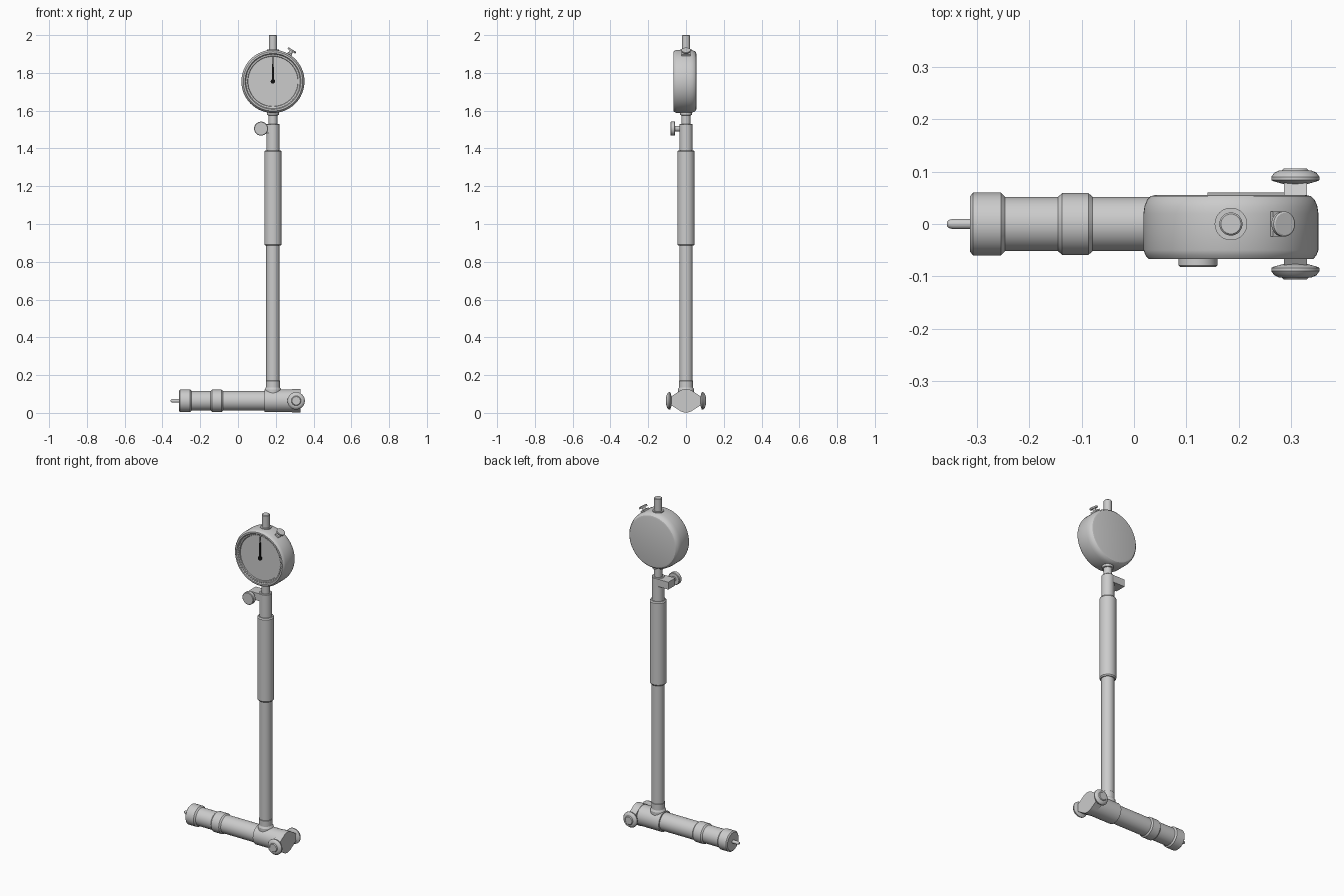
import bpy, bmesh, math
from mathutils import Vector, Matrix

cube = bpy.data.objects.get("Cube")
if cube:
    bpy.data.objects.remove(cube, do_unlink=True)


def material(name, rgb):
    m = bpy.data.materials.new(name)
    m.use_nodes = True
    m.diffuse_color = (*rgb, 1)
    m.node_tree.nodes["Principled BSDF"].inputs["Base Color"].default_value = (*rgb, 1)
    return m


STEEL = material("grey steel", (0.6, 0.6, 0.6))
BLACK = material("black", (0.005, 0.005, 0.005))


def finish(name, bm, mat, smooth=True):
    bmesh.ops.recalc_face_normals(bm, faces=bm.faces[:])
    mesh = bpy.data.meshes.new(name)
    bm.to_mesh(mesh)
    bm.free()
    mesh.materials.append(mat)
    ob = bpy.data.objects.new(name, mesh)
    bpy.context.collection.objects.link(ob)
    if smooth:
        bpy.ops.object.select_all(action="DESELECT")
        ob.select_set(True)
        bpy.context.view_layer.objects.active = ob
        bpy.ops.object.shade_smooth_by_angle(angle=math.radians(30))
    return ob


def lathe(name, profile, origin, axis, mat=STEEL, n=48):
    """Turn (distance along axis, radius) points around an axis."""
    bm = bmesh.new()
    turn = Vector((0, 0, 1)).rotation_difference(Vector(axis)).to_matrix()
    rings = []
    for t, r in profile:
        rings.append([bm.verts.new(Vector(origin) + turn @ Vector(
            (r * math.cos(math.tau * i / n), r * math.sin(math.tau * i / n), t)))
            for i in range(n)])
    for a, b in zip(rings, rings[1:]):
        for i in range(n):
            j = (i + 1) % n
            bm.faces.new((a[i], a[j], b[j], b[i]))
    bm.faces.new(rings[0])
    bm.faces.new(rings[-1])
    return finish(name, bm, mat)


def box(name, centre, size, rot=0.0, mat=STEEL):
    bm = bmesh.new()
    bmesh.ops.create_cube(bm, size=1, matrix=Matrix.Translation(centre)
                          @ Matrix.Rotation(rot, 4, "Y") @ Matrix.Diagonal((*size, 1)))
    return finish(name, bm, mat, False)


def prism(name, points, place, mat=STEEL):
    """Extrude an outline; place(u, v, side) gives each corner."""
    bm = bmesh.new()
    a, b = ([bm.verts.new(place(u, v, s)) for u, v in points] for s in (0, 1))
    bm.faces.new(a)
    bm.faces.new(b)
    for i in range(len(a)):
        j = (i + 1) % len(a)
        bm.faces.new((a[i], a[j], b[j], b[i]))
    return finish(name, bm, mat)


CX = 0.185           # column axis
AXIS_Z = 0.064       # height of the measuring head axis
DIAL_Z = 1.755
UP, FRONT, BACK, RIGHT = (0, 0, 1), (0, -1, 0), (0, 1, 0), (1, 0, 0)
foot, head, dial = (CX, 0, 0), (0, 0, AXIS_Z), (CX, 0, DIAL_Z)

# Measuring head: tube, collars, probe tip
lathe("head_tube", [(-0.26, 0.052), (0.16, 0.052)], head, RIGHT)
lathe("head_end_cap", [(-0.313, 0.053), (-0.307, 0.06), (-0.254, 0.06), (-0.246, 0.052)], head, RIGHT)
lathe("head_collar", [(-0.145, 0.052), (-0.137, 0.059), (-0.087, 0.059), (-0.079, 0.052)], head, RIGHT)
lathe("probe_tip", [(-0.357, 0.004), (-0.353, 0.008), (-0.345, 0.01), (-0.3, 0.01)], head, RIGHT, n=24)
lathe("head_socket", [(0.14, 0.06), (0.3, 0.06)], head, RIGHT)

# Lens-shaped end block that carries the two guide wheels
arc = [math.radians(a) for a in range(52, 129, 4)]
upper = [(0.062 * math.cos(a), 0.062 * math.sin(a)) for a in arc]
outline = ([(0.08, 0.022)] + upper + [(-0.08, 0.022), (-0.08, -0.022)]
           + [(-y, -z) for y, z in upper] + [(0.08, -0.022)])
prism("wheel_block", outline, lambda y, z, s: (0.286 + 0.044 * s, y, AXIS_Z + z))
for side, axis in (("front", FRONT), ("back", BACK)):
    lathe(side + "_guide_wheel",
          [(0.076, 0.022), (0.082, 0.043), (0.084, 0.046), (0.09, 0.046), (0.098, 0.04),
           (0.102, 0.031), (0.102, 0.026), (0.106, 0.022), (0.106, 0.012)],
          (0.308, 0, AXIS_Z), axis)

# Column: rod, grip and clamp sleeve
lathe("column_rod", [(0.08, 0.043), (0.125, 0.043), (0.135, 0.037), (0.17, 0.037),
                     (0.172, 0.0355), (0.9, 0.0355)], foot, UP)
lathe("grip", [(0.885, 0.041), (0.892, 0.046), (1.383, 0.046), (1.39, 0.041)], foot, UP)
lathe("clamp_sleeve", [(1.38, 0.035), (1.527, 0.035), (1.53, 0.032)], foot, UP)
box("clamp_block", (0.14, 0, 1.505), (0.09, 0.066, 0.044))
lathe("clamp_screw", [(0.02, 0.015), (0.06, 0.015)], (0.122, 0, 1.505), FRONT, n=24)
lathe("clamp_knob", [(0.057, 0.034), (0.06, 0.037), (0.079, 0.037), (0.082, 0.034)],
      (0.122, 0, 1.505), FRONT)

# Dial stem below and plunger above the case
lathe("dial_stem", [(1.5, 0.024), (1.575, 0.024), (1.577, 0.031), (1.605, 0.031)], foot, UP)
lathe("plunger_guard", [(1.9, 0.031), (1.925, 0.031), (1.925, 0.022), (1.997, 0.022), (2.0, 0.019)],
      foot, UP)

# Dial case with recessed face
lathe("dial_case", [(-0.055, 0.145), (-0.053, 0.153), (-0.046, 0.16), (-0.034, 0.165),
                    (-0.02, 0.167), (0.05, 0.167), (0.06, 0.163), (0.067, 0.157),
                    (0.067, 0.148), (0.06, 0.143), (0.058, 0.134), (0.052, 0.132)],
      dial, FRONT, n=64)

# Ring of small bezel ticks
bm = bmesh.new()
for i in range(60):
    bmesh.ops.create_cube(bm, size=1, matrix=Matrix.Translation(dial)
                          @ Matrix.Rotation(math.tau * i / 60, 4, "Y")
                          @ Matrix.Translation((0, -0.06, 0.141))
                          @ Matrix.Diagonal((0.004, 0.006, 0.006, 1)))
finish("bezel_ticks", bm, STEEL, False)

# Needle
prism("needle", [(-0.006, -0.01), (0.006, -0.01), (0.005, 0.06), (0.002, 0.13), (-0.002, 0.13), (-0.005, 0.06)],
      lambda x, z, s: (CX + x, -0.053 - 0.004 * s, DIAL_Z + z), BLACK)
lathe("needle_hub", [(0.05, 0.012), (0.059, 0.012)], dial, FRONT, BLACK, 24)

# Bezel lock screw, tilted on the rim
tilt = math.radians(31.5)
out = Vector((math.sin(tilt), 0, math.cos(tilt)))
box("lock_base", Vector(dial) + out * 0.168, (0.026, 0.048, 0.014), tilt)
lathe("lock_screw", [(0.16, 0.01), (0.187, 0.01), (0.187, 0.024), (0.195, 0.024), (0.197, 0.021)],
      dial, out, n=24)
